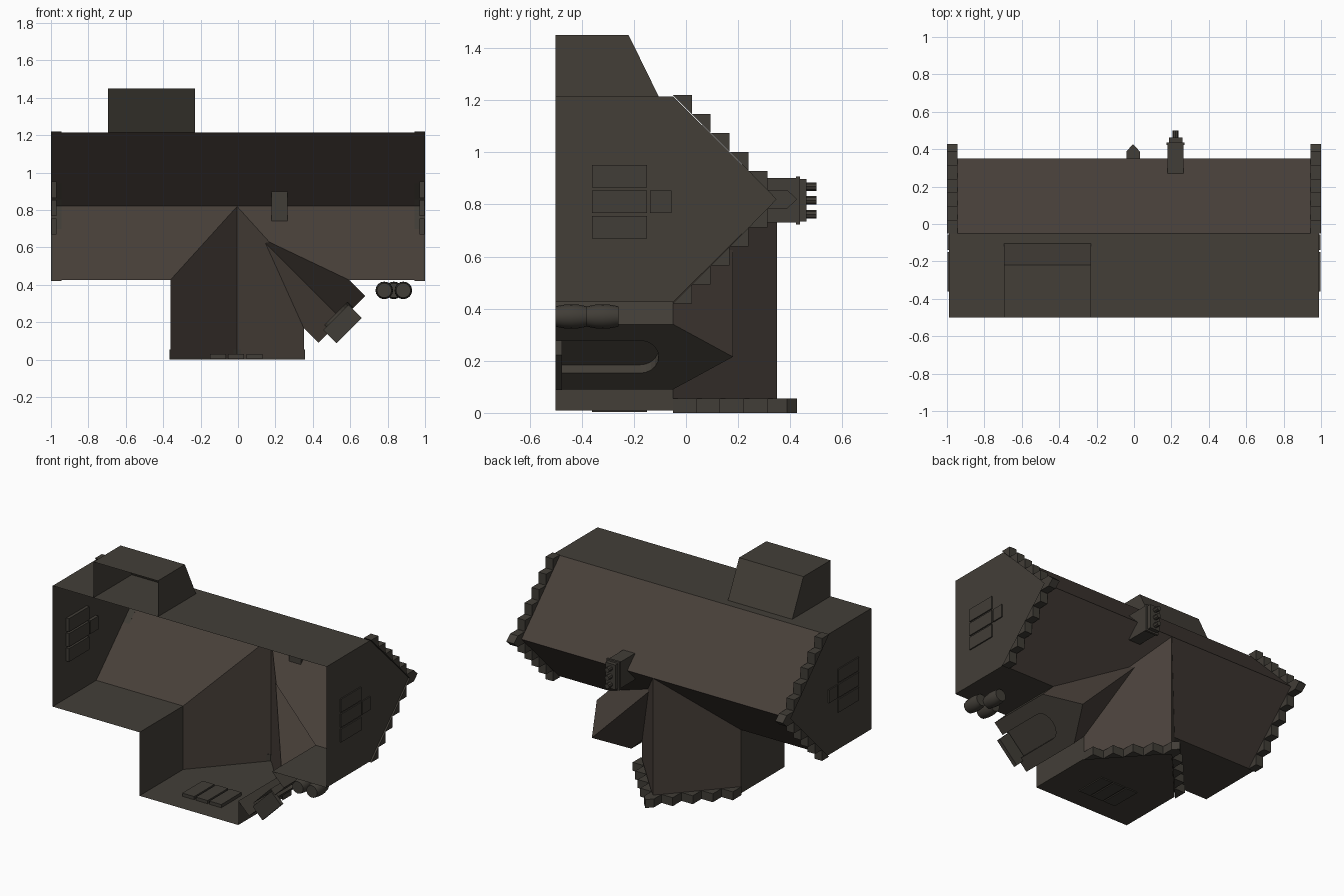
import bpy, bmesh, math
from mathutils import Vector

if "Cube" in bpy.data.objects:
    bpy.data.objects.remove(bpy.data.objects["Cube"])

X, Y, Z = Vector((1, 0, 0)), Vector((0, 1, 0)), Vector((0, 0, 1))
S = math.sqrt(0.5)
PU, PW = Vector((S, 0, S)), Vector((-S, 0, S))      # porch sideways / inward
PORCH = Vector((0.555, 0, 0.215))
BASE, EAVE = -0.5, -0.05


def material(name, rgb):
    m = bpy.data.materials.new(name)
    m.diffuse_color = (*rgb, 1)
    m.use_nodes = True
    m.node_tree.nodes["Principled BSDF"].inputs["Base Color"].default_value = m.diffuse_color
    return m


WALL = material("wall stone", (0.056, 0.049, 0.039))
ROOF = material("roof brown", (0.064, 0.050, 0.041))
TRIM = material("trim stone", (0.053, 0.047, 0.038))


def finish(name, bm, mat):
    bmesh.ops.recalc_face_normals(bm, faces=bm.faces[:])
    me = bpy.data.meshes.new(name)
    bm.to_mesh(me)
    bm.free()
    me.materials.append(mat)
    ob = bpy.data.objects.new(name, me)
    bpy.context.collection.objects.link(ob)
    return ob


def add_prism(bm, pts, origin, u, w, length):
    """Extrude a profile (a along u, b along the house's up axis) along w."""
    o = Vector(origin)
    near = [bm.verts.new(o + u * a + Y * b) for a, b in pts]
    far = [bm.verts.new(v.co + w * length) for v in near]
    bm.faces.new(near)
    bm.faces.new(far[::-1])
    n = len(pts)
    for i in range(n):
        j = (i + 1) % n
        bm.faces.new((near[i], far[i], far[j], near[j]))


def prism(name, pts, origin, u, w, length, mat=WALL):
    bm = bmesh.new()
    add_prism(bm, pts, origin, u, w, length)
    return finish(name, bm, mat)


def rect(a0, a1, b0, b1):
    return [(a0, b0), (a1, b0), (a1, b1), (a0, b1)]


def gable(half, ridge):
    return [(-half, BASE), (half, BASE), (half, EAVE), (0, ridge), (-half, EAVE)]


def boolean(target, other, operation):
    mod = target.modifiers.new("bool", 'BOOLEAN')
    mod.operation, mod.object, mod.solver = operation, other, 'EXACT'
    bpy.context.view_layer.update()
    dg = bpy.context.evaluated_depsgraph_get()
    me = bpy.data.meshes.new_from_object(target.evaluated_get(dg))
    target.modifiers.clear()
    target.data = me
    bpy.data.objects.remove(other)


def open_shell(ob, extra=None):
    """Remove the underside and colour the sloping faces as roof."""
    me = ob.data
    me.materials.clear()
    me.materials.append(WALL)
    me.materials.append(ROOF)
    bm = bmesh.new()
    bm.from_mesh(me)
    bm.normal_update()
    drop = []
    for f in bm.faces:
        c = f.calc_center_median()
        f.material_index = 1 if f.normal.y > 0.3 and c.y > EAVE else 0
        if (f.normal.y < -0.9 and c.y < BASE + 0.01) or (extra and extra(f)):
            drop.append(f)
    bmesh.ops.delete(bm, geom=drop, context='FACES')
    bm.to_mesh(me)
    bm.free()


# House shell: main range, front wing and diagonal porch merged together
house = prism("house_shell", gable(0.395, 0.35), (-0.99, 0, 0.82), Z, X, 1.98)
wing = prism("wing", gable(0.357, 0.349), (-0.005, 0, 0.01), X, Z, 0.81)
porch = prism("porch", gable(0.177, 0.18), PORCH, PU, PW, 0.6)
boolean(house, wing, 'UNION')
boolean(house, porch, 'UNION')

# Arched door recess in the porch
arch = [(-0.088, -0.55), (0.088, -0.55)]
arch += [(0.088 * math.cos(math.pi * i / 10), -0.175 + 0.07 * math.sin(math.pi * i / 10))
         for i in range(11)]
door = prism("door_cut", arch, PORCH - PW * 0.05, PU, PW, 0.095)
boolean(house, door, 'DIFFERENCE')
open_shell(house)
prism("doorstep", rect(-0.11, 0.08, BASE, -0.475), PORCH - PW * 0.07, PU, PW, 0.1, TRIM)

# Rear annex with a sloping top
annex = prism("rear_annex", [(1.215, BASE), (1.45, BASE), (1.45, -0.22), (1.215, -0.105)],
              (-0.695, 0, 0), Z, X, 0.465)
open_shell(annex, lambda f: f.normal.z < -0.9)
annex.data.polygons.foreach_set("material_index", [0] * len(annex.data.polygons))


# Crow-stepped gables: one small block per step, with a pointed top block
def crow_steps(name, half, count, origin, u, w, thick):
    bm = bmesh.new()
    tip = 0.036
    dd, dy = (half - tip) / count, (0.312 - EAVE) / count
    for s in (-1, 1):
        for k in range(count):
            d, y = half - dd * k, EAVE + dy * k
            pts = [(s * d, y), (s * d, y + dy), (s * (d - dd), y + dy)]
            add_prism(bm, pts, origin, u, w, thick)
    add_prism(bm, [(0, 0.345), (tip, 0.312), (tip, 0.388), (0, 0.427), (-tip, 0.388), (-tip, 0.312)],
              origin, u, w, thick)
    return finish(name, bm, TRIM)


crow_steps("left_gable_steps", 0.4, 5, (-1, 0, 0.82), Z, X, 0.055)
crow_steps("right_gable_steps", 0.4, 5, (0.945, 0, 0.82), Z, X, 0.055)
crow_steps("wing_gable_steps", 0.362, 4, (-0.005, 0, 0), X, Z, 0.055)


# Window panels: three tall lights, with one small light over the middle
def windows(name, origin, u, w, top_light):
    bm = bmesh.new()
    for i in (-1, 0, 1):
        c = i * 0.098
        add_prism(bm, rect(c - 0.043, c + 0.043, -0.36, -0.15), origin, u, w, 0.028)
    if top_light:
        add_prism(bm, rect(-0.043, 0.043, -0.138, -0.055), origin, u, w, 0.028)
    return finish(name, bm, TRIM)


windows("right_windows", (0.97, 0, 0.81), Z, X, True)
windows("left_windows", (-0.998, 0, 0.81), Z, X, True)
windows("wing_windows", (-0.01, 0, 0.003), X, Z, False)

# Chimney stack with a cap and three pots
bm = bmesh.new()
add_prism(bm, rect(0.18, 0.265, 0.27, 0.425), (0, 0, 0.73), X, Z, 0.172)
add_prism(bm, rect(0.175, 0.27, 0.422, 0.437), (0, 0, 0.724), X, Z, 0.184)
add_prism(bm, rect(0.186, 0.259, 0.43, 0.463), (0, 0, 0.735), X, Z, 0.162)
finish("chimney", bm, TRIM)
bm = bmesh.new()
for zc in (0.762, 0.816, 0.868):
    ring = [(0.222 + 0.016 * math.cos(math.tau * i / 8), zc + 0.016 * math.sin(math.tau * i / 8))
            for i in range(8)]
    lo = [bm.verts.new((x, 0.455, z)) for x, z in ring]
    hi = [bm.verts.new((x, 0.5, z)) for x, z in ring]
    bm.faces.new(lo)
    bm.faces.new(hi)
    for i in range(8):
        bm.faces.new((lo[i], lo[i - 1], hi[i - 1], hi[i]))
finish("chimney_pots", bm, TRIM)


# Barrels: two on the ground and one stacked on top
def barrel(name, x, y0):
    bm = bmesh.new()
    n, rings = 16, []
    for t, r in ((0, 0.039), (0.25, 0.045), (0.5, 0.047), (0.75, 0.045), (1, 0.039)):
        rings.append([bm.verts.new((x + r * math.cos(math.tau * i / n), y0 + 0.12 * t,
                                    0.37 + r * math.sin(math.tau * i / n))) for i in range(n)])
    bm.faces.new(rings[0])
    bm.faces.new(rings[-1])
    for a, b in zip(rings, rings[1:]):
        for i in range(n):
            bm.faces.new((a[i], a[i - 1], b[i - 1], b[i]))
    ob = finish(name, bm, TRIM)
    bpy.context.view_layer.objects.active = ob
    bpy.ops.object.select_all(action='DESELECT')
    ob.select_set(True)
    bpy.ops.object.shade_smooth_by_angle(angle=math.radians(40))


barrel("barrel_left", 0.782, BASE)
barrel("barrel_right", 0.884, BASE)
barrel("barrel_top", 0.833, BASE + 0.12)
